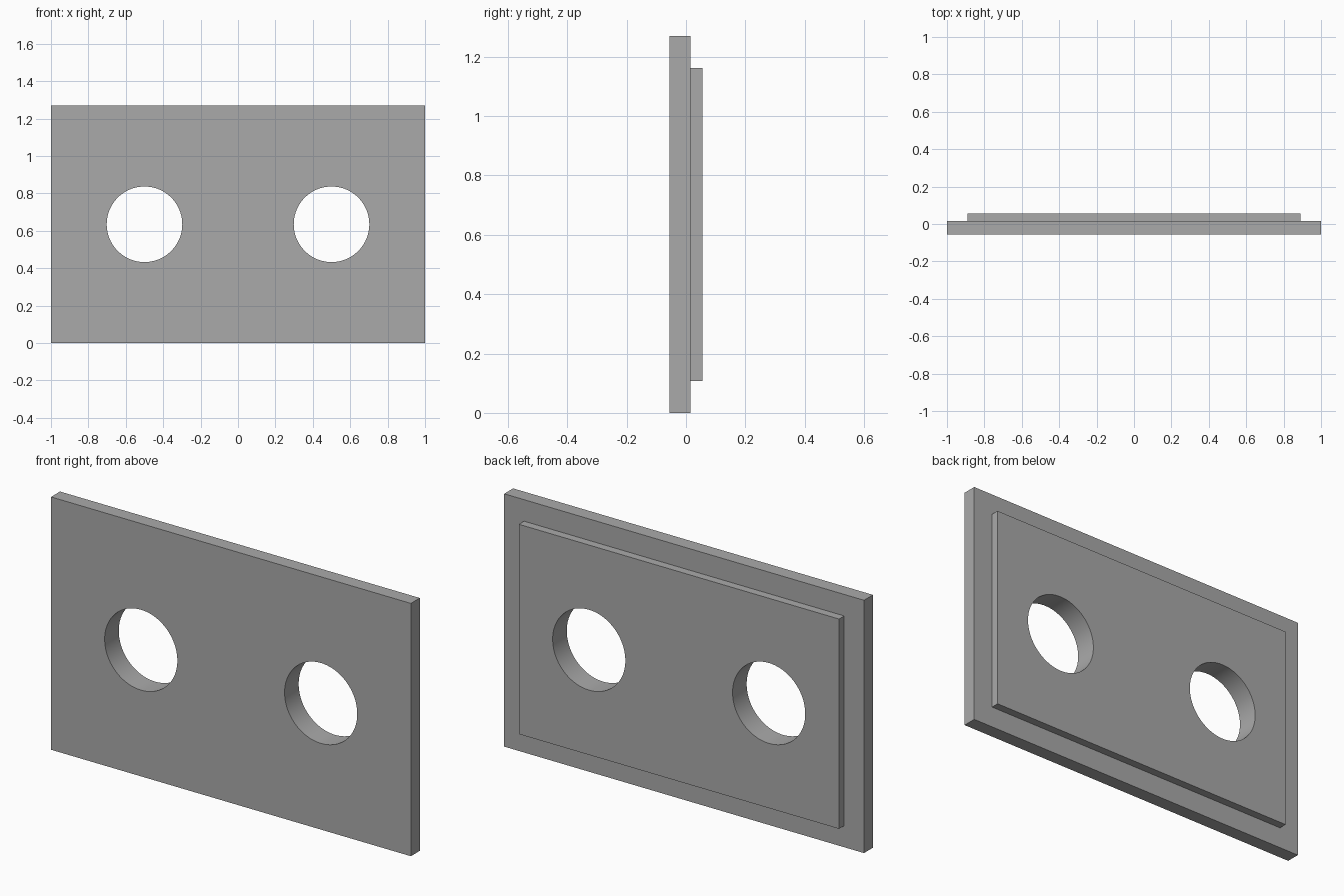
import bpy
import math

cube = bpy.data.objects.get("Cube")
if cube:
    bpy.data.objects.remove(cube, do_unlink=True)

HEIGHT = 1.27
MID_Z = HEIGHT / 2
FRONT, STEP, BACK = -0.056, 0.015, 0.056


def box(name, width, height, y0, y1):
    bpy.ops.mesh.primitive_cube_add(size=1, location=(0, (y0 + y1) / 2, MID_Z))
    ob = bpy.context.object
    ob.name = name
    ob.scale = (width, y1 - y0, height)
    bpy.ops.object.transform_apply(location=True, rotation=False, scale=True)
    return ob


def combine(target, tool, operation):
    mod = target.modifiers.new(tool.name, "BOOLEAN")
    mod.operation = operation
    mod.solver = "EXACT"
    mod.object = tool
    bpy.context.view_layer.objects.active = target
    bpy.ops.object.modifier_apply(modifier=mod.name)
    bpy.data.objects.remove(tool, do_unlink=True)


grey = bpy.data.materials.new("plain_grey")
grey.use_nodes = True
colour = (0.4, 0.4, 0.4, 1)
grey.diffuse_color = colour
grey.node_tree.nodes["Principled BSDF"].inputs["Base Color"].default_value = colour

# Front plate with the smaller raised panel on its back
plate = box("cover_plate", 2, HEIGHT, FRONT, STEP)
panel = box("back_panel", 1.78, 1.054, STEP - 0.02, BACK)
combine(plate, panel, "UNION")

# Two round holes through both layers
for x in (-0.5, 0.5):
    bpy.ops.mesh.primitive_cylinder_add(
        vertices=96, radius=0.202, depth=0.5,
        location=(x, 0, MID_Z), rotation=(math.pi / 2, 0, 0))
    cutter = bpy.context.object
    cutter.name = "hole_cutter"
    cutter.hide_render = True
    combine(plate, cutter, "DIFFERENCE")

plate.data.materials.clear()
plate.data.materials.append(grey)
bpy.ops.object.select_all(action="DESELECT")
plate.select_set(True)
bpy.context.view_layer.objects.active = plate
bpy.ops.object.shade_smooth_by_angle(angle=math.radians(30))
